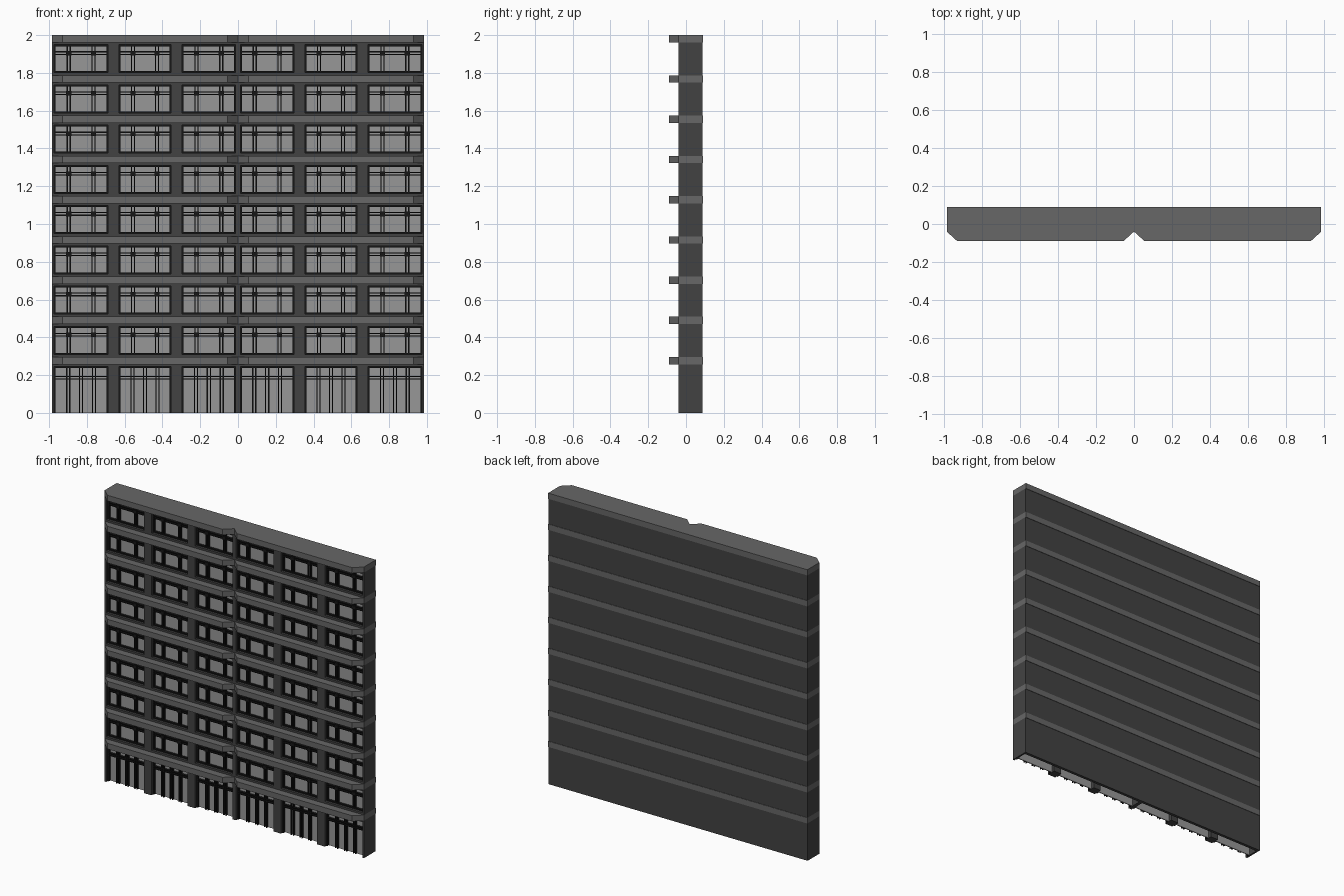
import bpy, bmesh

if "Cube" in bpy.data.objects:
    bpy.data.objects.remove(bpy.data.objects["Cube"])

W = 0.985            # width of one half of the block
STEP = 0.213         # storey height
SLAB_H = 0.039
FRONT, BACK = -0.04, 0.087
GLASS_Y = -0.008
BAYS = [(0.012, 0.297), (0.355, 0.63), (0.688, 0.973)]


def material(name, v):
    m = bpy.data.materials.new(name)
    m.diffuse_color = (v, v, v, 1)
    m.use_nodes = True
    m.node_tree.nodes["Principled BSDF"].inputs["Base Color"].default_value = m.diffuse_color
    return m


WALL = material("dark grey wall", 0.055)
SLAB = material("mid grey concrete", 0.135)
GLASS = material("light grey glass", 0.31)
FRAME = material("black frame", 0.008)


def box(bm, x0, x1, y0, y1, z0, z1):
    vs = [bm.verts.new((x, y, z)) for z in (z0, z1)
          for x, y in ((x0, y0), (x1, y0), (x1, y1), (x0, y1))]
    for f in ((3, 2, 1, 0), (4, 5, 6, 7), (0, 1, 5, 4),
              (1, 2, 6, 5), (2, 3, 7, 6), (3, 0, 4, 7)):
        bm.faces.new([vs[i] for i in f])


def prism(bm, pts, z0, z1):
    lo = [bm.verts.new((x, y, z0)) for x, y in pts]
    hi = [bm.verts.new((x, y, z1)) for x, y in pts]
    bm.faces.new(lo[::-1])
    bm.faces.new(hi)
    n = len(pts)
    for i in range(n):
        j = (i + 1) % n
        bm.faces.new((lo[i], lo[j], hi[j], hi[i]))


def finish(bm, name, mat):
    me = bpy.data.meshes.new(name)
    bm.to_mesh(me)
    bm.free()
    me.materials.append(mat)
    ob = bpy.data.objects.new(name, me)
    bpy.context.collection.objects.link(ob)


def window(frames, glass, x0, x1, z0, z1, ground):
    w = x1 - x0
    # glass sheet
    box(glass, x0, x1, GLASS_Y, GLASS_Y + 0.006, z0, z1)
    ya, yb = -0.024, GLASS_Y
    # outer frame
    t = 0.008
    box(frames, x0, x0 + t, ya, yb, z0, z1)
    box(frames, x1 - t, x1, ya, yb, z0, z1)
    box(frames, x0 + t, x1 - t, ya, yb, z1 - t, z1)
    if not ground:
        box(frames, x0 + t, x1 - t, ya, yb, z0, z0 + t)
    # twin mullions and twin transom
    zt = 0.186 if ground else z1 - 0.044
    xs = [x0 + w * f for f in ((0.26, 0.5, 0.74) if ground else (0.27, 0.73))]
    for x in xs:
        for d in (-0.008, 0.008):
            box(frames, x + d - 0.003, x + d + 0.003, ya + 0.002, yb, z0, z1 - t)
        if not ground:
            box(frames, x - 0.014, x + 0.014, ya - 0.003, yb, zt - 0.012, zt + 0.012)
    for d in (-0.007, 0.007):
        box(frames, x0 + t, x1 - t, ya + 0.001, yb, zt + d - 0.003, zt + d + 0.003)


for side, ox in (("left", -W), ("right", 0.0)):
    walls, slabs, frames, glass = (bmesh.new() for _ in range(4))
    # chamfered slab outline
    c = 0.055
    outline = [(ox, FRONT), (ox + c, -0.09), (ox + W - c, -0.09),
               (ox + W, FRONT), (ox + W, 0.09), (ox, 0.09)]
    for i in range(9):
        top = 2.0 - STEP * (8 - i)          # top of this storey's slab
        z1 = top - SLAB_H
        z0 = 0.0 if i == 0 else top - STEP
        prism(slabs, outline, z1, top)
        # back and end walls
        box(walls, ox, ox + W, 0.067, BACK, z0, z1)
        box(walls, ox, ox + 0.012, FRONT, 0.067, z0, z1)
        box(walls, ox + W - 0.012, ox + W, FRONT, 0.067, z0, z1)
        # piers between bays
        for a, b in ((0.297, 0.355), (0.63, 0.688)):
            box(walls, ox + a, ox + b, FRONT, 0.02, z0, z1)
        # head and sill strips with a window in each bay
        head = z1 - 0.012
        sill = z0 if i == 0 else z0 + 0.014
        for a, b in BAYS:
            box(walls, ox + a, ox + b, FRONT, 0.02, head, z1)
            if i:
                box(walls, ox + a, ox + b, FRONT, 0.02, z0, sill)
            window(frames, glass, ox + a, ox + b, sill, head, i == 0)
    finish(walls, side + "_walls", WALL)
    finish(slabs, side + "_floor_slabs", SLAB)
    finish(frames, side + "_window_frames", FRAME)
    finish(glass, side + "_window_glass", GLASS)
